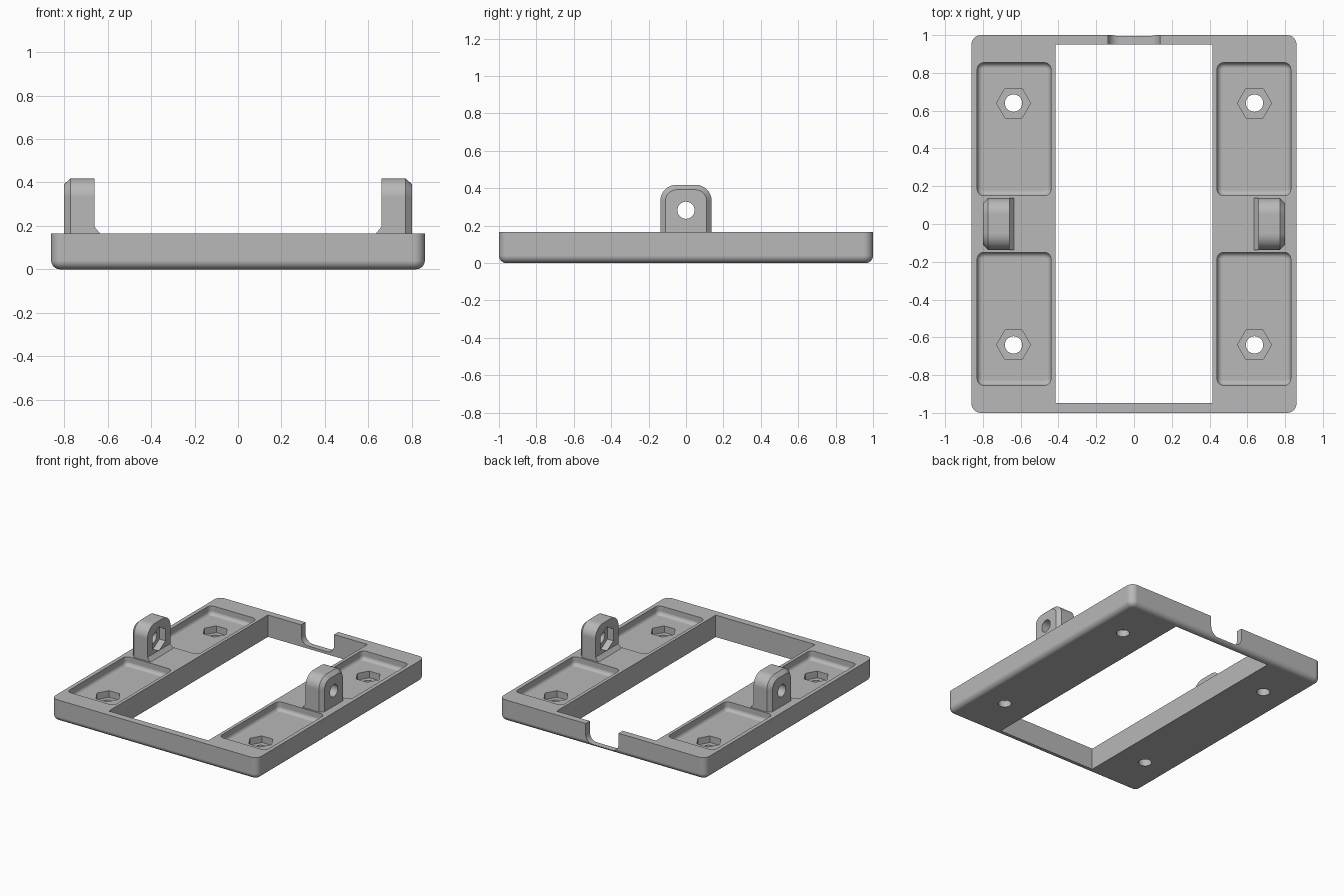
import bpy, bmesh, math
from mathutils import Vector

if "Cube" in bpy.data.objects:
    bpy.data.objects.remove(bpy.data.objects["Cube"], do_unlink=True)

grey = bpy.data.materials.new("plain grey")
grey.use_nodes = True
colour = (0.48, 0.48, 0.48, 1)
grey.diffuse_color = colour
grey.node_tree.nodes["Principled BSDF"].inputs["Base Color"].default_value = colour

HEIGHT = 0.165
STEPS = 8


def corner_arc(cx, cy, r, start):
    """Quarter circle of points, counter-clockwise."""
    angles = [start + math.pi / 2 * i / STEPS for i in range(STEPS + 1)]
    return [(cx + r * math.cos(a), cy + r * math.sin(a)) for a in angles]


def rounded_rect(w, d, r):
    pts = []
    for i, (sx, sy) in enumerate([(1, 1), (-1, 1), (-1, -1), (1, -1)]):
        pts += corner_arc(sx * (w - r), sy * (d - r), r, i * math.pi / 2)
    return pts


def ring(sides, r, turn=0):
    return [(r * math.cos(turn + math.tau * i / sides),
             r * math.sin(turn + math.tau * i / sides)) for i in range(sides)]


def arch(w, bottom, top, r):
    """Upright tab outline with rounded top corners."""
    return ([(-w, bottom), (w, bottom)] + corner_arc(w - r, top - r, r, 0)
            + corner_arc(-w + r, top - r, r, math.pi / 2))


def loft(name, layers, axis="Z", origin=(0, 0, 0)):
    """Closed solid through (outline, position) layers along an axis."""
    place = {"Z": lambda u, v, t: (u, v, t),
             "X": lambda u, v, t: (t, u, v),
             "Y": lambda u, v, t: (u, t, v)}[axis]
    bm = bmesh.new()
    loops = [[bm.verts.new(Vector(place(u, v, t)) + Vector(origin))
              for u, v in outline] for outline, t in layers]
    for a, b in zip(loops, loops[1:]):
        for i in range(len(a)):
            j = (i + 1) % len(a)
            bm.faces.new((a[i], a[j], b[j], b[i]))
    bm.faces.new(loops[0][::-1])
    bm.faces.new(loops[-1])
    bmesh.ops.recalc_face_normals(bm, faces=bm.faces)
    mesh = bpy.data.meshes.new(name)
    bm.to_mesh(mesh)
    bm.free()
    mesh.materials.append(grey)
    obj = bpy.data.objects.new(name, mesh)
    bpy.context.collection.objects.link(obj)
    return obj


def activate(obj):
    bpy.ops.object.select_all(action="DESELECT")
    obj.select_set(True)
    bpy.context.view_layer.objects.active = obj


def combine(obj, tool, operation="DIFFERENCE"):
    activate(obj)
    mod = obj.modifiers.new("cut", "BOOLEAN")
    mod.operation, mod.solver, mod.object = operation, "EXACT", tool
    bpy.ops.object.modifier_apply(modifier=mod.name)
    bpy.data.objects.remove(tool, do_unlink=True)


def finish(obj):
    activate(obj)
    bpy.ops.object.shade_smooth_by_angle(angle=math.radians(30))
    mod = obj.modifiers.new("flat normals", "WEIGHTED_NORMAL")
    mod.keep_sharp, mod.weight = True, 100


# Base frame with rounded corners and a filleted underside
layers = []
R = 0.04
for i in range(STEPS + 1):
    a = math.pi / 2 * i / STEPS
    inset = R * (1 - math.sin(a))
    layers.append((rounded_rect(0.86 - inset, 1 - inset, 0.05 - inset), R * (1 - math.cos(a))))
layers.append((rounded_rect(0.86, 1, 0.05), HEIGHT))
frame = loft("base_frame", layers)

# Central window
window = [(-0.415, -0.947), (0.415, -0.947), (0.415, 0.95), (-0.415, 0.95)]
combine(frame, loft("window_cutter", [(window, -0.1), (window, 0.3)]))

# Cable notch in the back wall, rounded at the bottom
notch = [(u, -v) for u, v in arch(0.137, -0.3, -0.02, 0.06)]
combine(frame, loft("notch_cutter", [(notch, 0.9), (notch, 1.1)], "Y"))

# Four pockets, each with a nut recess and a screw hole
floor = HEIGHT - 0.065
F = 0.028
for sx in (-1, 1):
    for sy in (-1, 1):
        layers = []
        for i in range(STEPS + 1):
            a = math.pi / 2 * i / STEPS
            inset = F * (1 - math.sin(a))
            layers.append((rounded_rect(0.195 - inset, 0.352 - inset, 0.035 - inset),
                           floor + F * (1 - math.cos(a))))
        layers.append((rounded_rect(0.195, 0.352, 0.035), 0.3))
        combine(frame, loft("pocket_cutter", layers, origin=(sx * 0.635, sy * 0.502, 0)))
        spot = (sx * 0.638, sy * 0.64, 0)
        hexagon, circle = ring(6, 0.09), ring(32, 0.046)
        combine(frame, loft("nut_cutter", [(hexagon, floor - 0.05), (hexagon, 0.25)], origin=spot))
        combine(frame, loft("hole_cutter", [(circle, -0.1), (circle, 0.25)], origin=spot))
finish(frame)

# Upright pivot tabs with chamfered outer face, inner gusset, nut recess and hole
for side, s in (("left", 1), ("right", -1)):
    base = HEIGHT - 0.005
    outer, inner = arch(0.137, base, 0.418, 0.085), arch(0.11, base, 0.392, 0.06)
    tab = loft(side + "_pivot_tab", [(outer, s * 0.66), (outer, s * 0.772), (inner, s * 0.8)], "X")
    wedge = [(s * 0.63, base), (s * 0.635, HEIGHT), (s * 0.66, 0.195),
             (s * 0.69, 0.195), (s * 0.69, base)]
    combine(tab, loft("gusset", [(wedge, -0.137), (wedge, 0.137)], "Y"), "UNION")
    hexagon, circle = ring(6, 0.09, math.pi / 2), ring(32, 0.046)
    pivot = (0, 0, 0.282)
    combine(tab, loft("nut_cutter", [(hexagon, s * 0.6), (hexagon, s * 0.71)], "X", pivot))
    combine(tab, loft("hole_cutter", [(circle, s * 0.6), (circle, s * 0.9)], "X", pivot))
    finish(tab)
